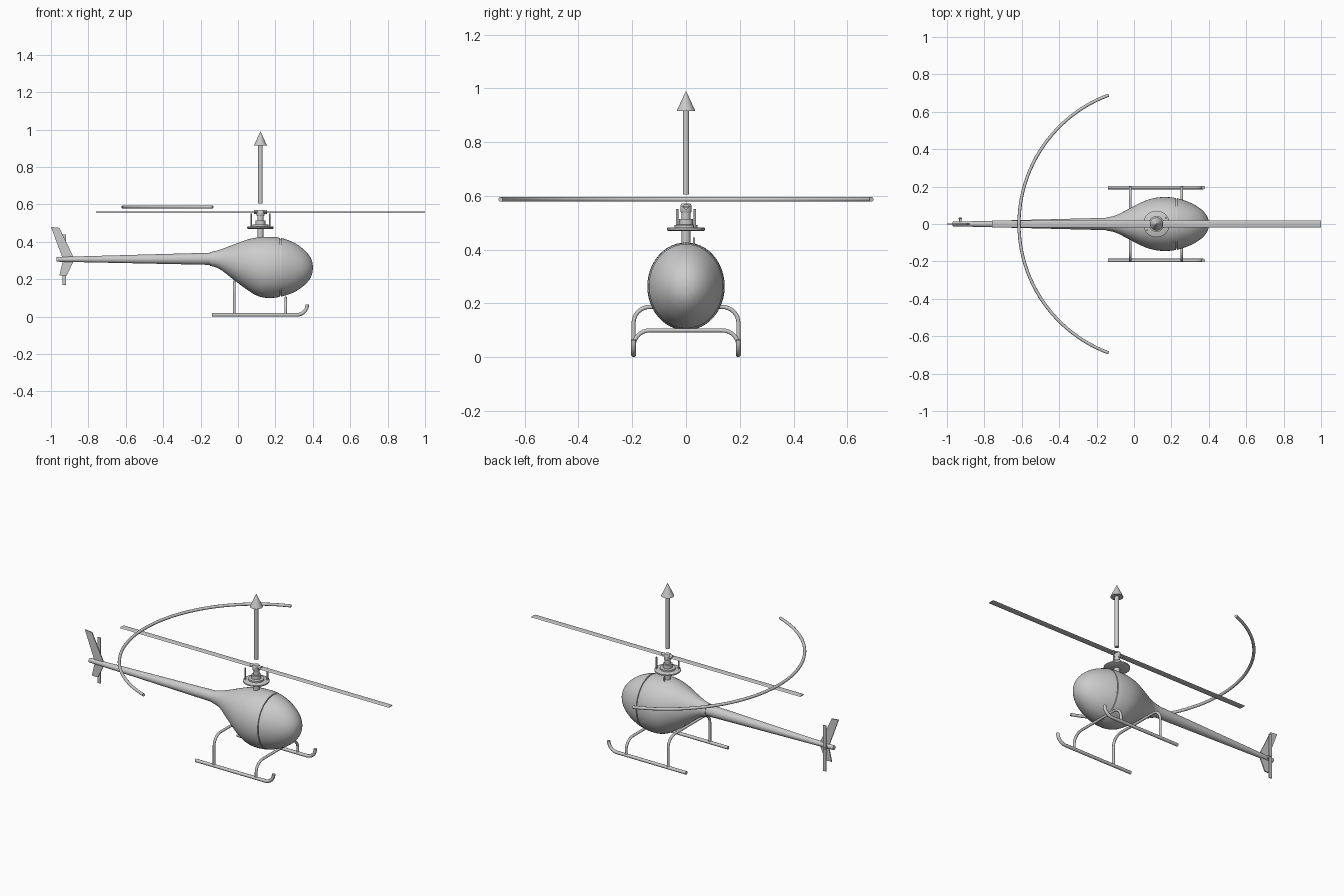
import bpy, bmesh, math
from mathutils import Vector

if "Cube" in bpy.data.objects:
    bpy.data.objects.remove(bpy.data.objects["Cube"])

grey = bpy.data.materials.new("plain grey")
grey.diffuse_color = (0.6, 0.6, 0.6, 1)
grey.use_nodes = True
grey.node_tree.nodes["Principled BSDF"].inputs["Base Color"].default_value = grey.diffuse_color
MX = 0.12  # rotor mast position


def finish(name, bm, smooth=True):
    bmesh.ops.recalc_face_normals(bm, faces=bm.faces)
    me = bpy.data.meshes.new(name)
    bm.to_mesh(me)
    bm.free()
    me.materials.append(grey)
    ob = bpy.data.objects.new(name, me)
    bpy.context.collection.objects.link(ob)
    if smooth:
        bpy.ops.object.select_all(action='DESELECT')
        ob.select_set(True)
        bpy.context.view_layer.objects.active = ob
        bpy.ops.object.shade_smooth_by_angle(angle=math.radians(40))
    return ob


def loft(name, rings, smooth=True):
    """Skin a list of equal-length point rings and cap the ends."""
    bm = bmesh.new()
    vs = [[bm.verts.new(p) for p in r] for r in rings]
    n = len(rings[0])
    for a, b in zip(vs, vs[1:]):
        for i in range(n):
            j = (i + 1) % n
            bm.faces.new((a[i], a[j], b[j], b[i]))
    bm.faces.new(vs[0])
    bm.faces.new(vs[-1])
    return finish(name, bm, smooth)


def turned(name, profile, x=MX, y=0, n=32):
    """Round part about a vertical axis from (radius, z) pairs."""
    return loft(name, [[(x + r * math.cos(t), y + r * math.sin(t), z)
                        for t in (2 * math.pi * i / n for i in range(n))]
                       for r, z in profile])


def tube(name, pts, r, n=12):
    """Round rod swept along a planar path."""
    pts = [Vector(p) for p in pts]
    d = [(pts[min(i + 1, len(pts) - 1)] - pts[max(i - 1, 0)]).normalized()
         for i in range(len(pts))]
    side = Vector((0, 0, 0))
    for a in d[1:]:
        c = d[0].cross(a)
        if c.length > 0.01:
            side = c.normalized()
            break
    if side.length == 0:
        side = d[0].orthogonal().normalized()
    rings = []
    for p, t in zip(pts, d):
        u = t.cross(side)
        rings.append([p + r * (math.cos(a) * side + math.sin(a) * u)
                      for a in (2 * math.pi * i / n for i in range(n))])
    return loft(name, rings)


def plate(name, outline, y0, y1):
    """Flat x-z outline given thickness in y."""
    return loft(name, [[(x, y, z) for x, z in outline] for y in (y0, y1)], False)


def oval(x, zb, zt, w, n=48):
    c, h = (zb + zt) / 2, (zt - zb) / 2
    return [(x, w * math.cos(t), c + h * math.sin(t))
            for t in (2 * math.pi * i / n for i in range(n))]


# Fuselage stations: x, bottom, top, half width
S = [(-.15, .272, .345, .035), (-.10, .256, .357, .045), (-.03, .203, .383, .080),
     (.04, .150, .409, .116), (.10, .113, .423, .137), (.16, .100, .427, .144),
     (.23, .107, .421, .138), (.30, .131, .395, .114), (.35, .164, .361, .086),
     (.38, .196, .328, .058), (.396, .228, .296, .030), (.401, .262, .264, .001)]


def station(k, t):
    p = [S[max(k - 1, 0)], S[k], S[k + 1], S[min(k + 2, len(S) - 1)]]
    return [.5 * (2 * b + (c - a) * t + (2 * a - 5 * b + 4 * c - d) * t * t
                  + (3 * b - a - 3 * c + d) * t ** 3) for a, b, c, d in zip(*p)]


body = []
for k in range(len(S) - 1):
    body += [station(k, i / 4) for i in range(4)]
body.append(list(S[-1]))
# canopy seam groove
seam = [x for x in body if abs(x[0] - .23) < .001][0]
i = body.index(seam)
_, zb, zt, w = seam
body[i:i + 1] = [[.224, zb, zt, w], [.2245, zb + .006, zt - .006, w - .006],
                 [.2295, zb + .006, zt - .006, w - .006], [.230, zb, zt, w]]
loft("fuselage", [oval(*s) for s in body])

# Tail boom, fin and tail rotor
loft("tail_boom", [oval(-.97, .294, .319, .012, 24), oval(-.145, .277, .342, .033, 24)])
plate("tail_fin", [(-1, .48), (-.955, .475), (-.88, .32), (-.88, .295),
                   (-.915, .22), (-.955, .22), (-.935, .305)], -.003, .003)
tube("tail_rotor_shaft", [(-.928, 0, .306), (-.928, .036, .306)], .007)
plate("tail_rotor", [(-.939, .17), (-.919, .17), (-.919, .44), (-.939, .44)], .028, .033)

# Mast, swashplate, hub and links
turned("mast", [(.016, .40), (.016, .56)])
turned("swashplate", [(.066, .470), (.071, .473), (.071, .480), (.066, .483)])
turned("swashplate_collar", [(.042, .480), (.042, .492), (.026, .494), (.026, .515)])
tube("blade_grip", [(MX - .035, 0, .56), (MX + .035, 0, .56)], .011)
turned("rotor_hub", [(.018, .538), (.021, .543), (.021, .565), (.016, .571)])
for s in (-1, 1):
    tube("pitch_link", [(MX + s * .05, s * .033, .475), (MX + s * .05, s * .033, .552)], .0045)
tube("mast_peg", [(MX, .03, .40), (MX, .03, .446)], .004)

# Main rotor blade with a thin foil section
foil = [(-.02, .5595), (-.008, .5575), (.012, .5575), (.02, .5595), (.012, .5625), (-.008, .5625)]
loft("main_rotor", [[(x, y, z) for y, z in foil] for x in (-.76, 1.0)], False)

# Upward arrow and curved sweep rod
turned("arrow_shaft", [(.012, .605), (.012, .917)])
turned("arrow_head", [(.035, .915), (.0005, .99)])
arc = [math.radians(110.3 + 139.4 * i / 48) for i in range(49)]
tube("sweep_arc", [(MX + .735 * math.cos(a), .735 * math.sin(a), .587) for a in arc], .0085)

# Landing skids with upturned toes
quarter = [math.pi / 2 * i / 8 for i in range(9)]
for s in (-1, 1):
    toe = [(.315 + .055 * math.sin(a), s * .195, .065 - .055 * math.cos(a)) for a in quarter]
    tube("skid", [(-.14, s * .195, .01)] + toe, .0095)

# Cross legs, bent down at both ends
for x, z, name in ((-.02, .187, "rear_leg"), (.255, .10, "front_leg")):
    R = .06
    bend = [(.195 - R + R * math.cos(a), z - R + R * math.sin(a)) for a in quarter]
    half = [(.195, .01)] + bend
    path = [(x, y, h) for y, h in half] + [(x, -y, h) for y, h in reversed(half)]
    tube(name, path, .0075)
